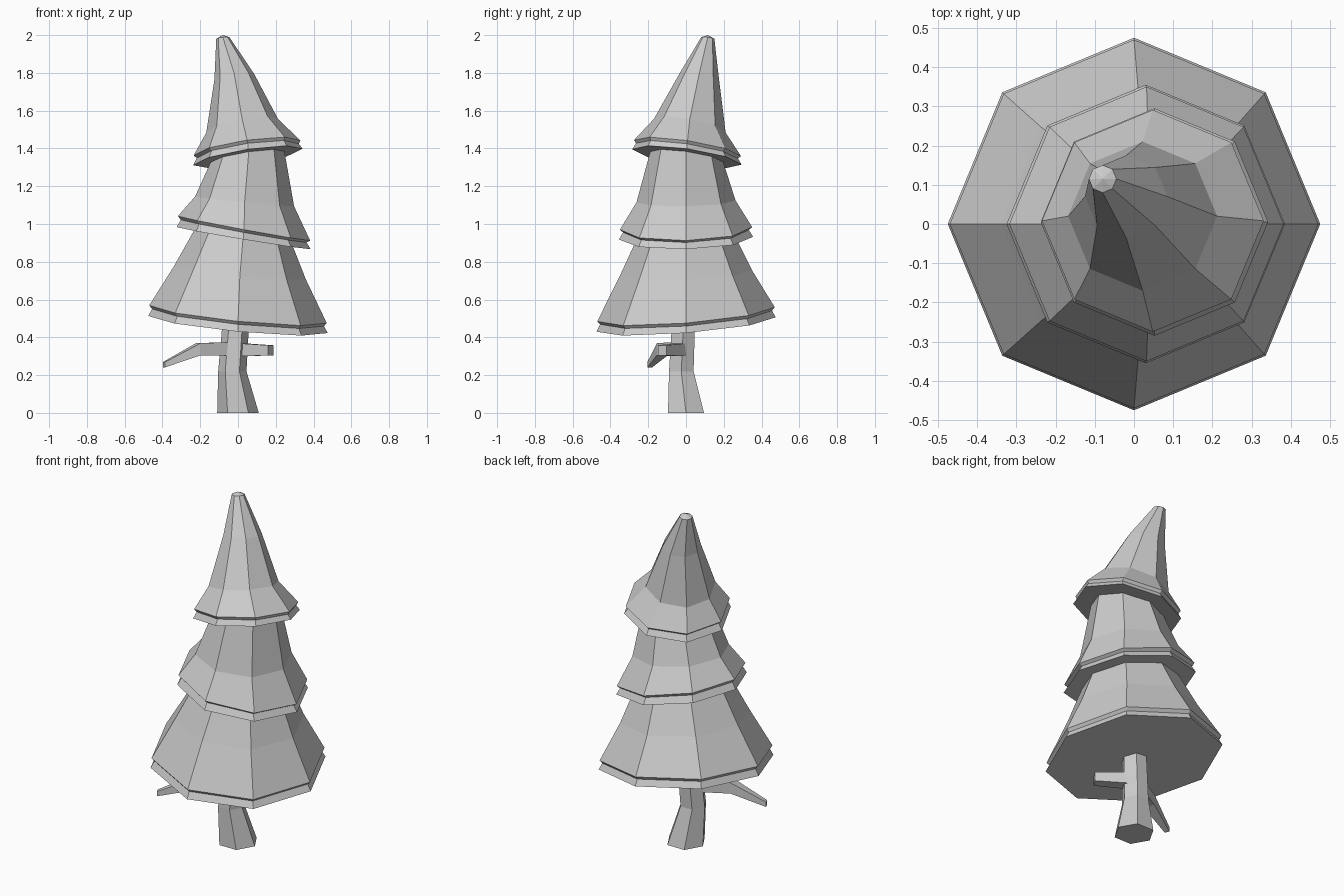
import bpy, bmesh
from math import cos, sin, pi
from mathutils import Vector

if "Cube" in bpy.data.objects:
    bpy.data.objects.remove(bpy.data.objects["Cube"])


def ring(cx, cy, z, r, a=0, b=0, n=8):
    """Regular polygon on a plane tilted by slopes a (along x) and b (along y)."""
    pts = []
    for i in range(n):
        dx, dy = r * cos(2 * pi * i / n), r * sin(2 * pi * i / n)
        pts.append(Vector((cx + dx, cy + dy, z + a * dx + b * dy)))
    return pts


def loft(name, rings, tip=None):
    bm = bmesh.new()
    loops = [[bm.verts.new(p) for p in r] for r in rings]
    n = len(loops[0])
    for lo, hi in zip(loops, loops[1:]):
        for i in range(n):
            j = (i + 1) % n
            bm.faces.new((lo[i], lo[j], hi[j], hi[i]))
    bm.faces.new(loops[0][::-1])
    if tip:
        t = bm.verts.new(tip)
        for i in range(n):
            bm.faces.new((loops[-1][i], loops[-1][(i + 1) % n], t))
    else:
        bm.faces.new(loops[-1])
    bmesh.ops.recalc_face_normals(bm, faces=bm.faces)
    mesh = bpy.data.meshes.new(name)
    bm.to_mesh(mesh)
    bm.free()
    obj = bpy.data.objects.new(name, mesh)
    bpy.context.collection.objects.link(obj)
    return obj


def branch(name, path):
    """Four-sided limb along (x, y, z, half_size) points."""
    pts = [Vector(p[:3]) for p in path]
    d = pts[-1] - pts[0]
    side = Vector((-d.y, d.x, 0)).normalized()
    up = Vector((0, 0, 1))
    rings = [[p + side * s * h[3] + up * u * h[3]
              for s, u in ((-1, -1), (1, -1), (1, 1), (-1, 1))]
             for p, h in zip(pts, path)]
    return loft(name, rings)


# Foliage tiers: lip bottom, groove, overhanging rim, then up the cone
loft("bottom_foliage", [
    ring(0, 0, 0.468, 0.475, -0.095, 0.08),
    ring(0, 0, 0.505, 0.455, -0.1, 0.08),
    ring(0, 0, 0.522, 0.470, -0.1, 0.08),
    ring(0.01, 0, 0.74, 0.350, -0.1, 0.04),
    ring(0.03, 0, 0.97, 0.240, -0.15, 0.02),
])
loft("middle_foliage", [
    ring(0.03, 0, 0.925, 0.355, -0.165, 0.02),
    ring(0.03, 0, 0.962, 0.333, -0.18, 0.02),
    ring(0.032, 0, 0.977, 0.350, -0.185, 0.02),
    ring(0.035, 0, 1.12, 0.262, -0.1, 0.02),
    ring(0.06, 0, 1.40, 0.180, 0.1, -0.1),
])
loft("top_foliage", [
    ring(0.052, 0.005, 1.355, 0.29, 0.15, -0.14),
    ring(0.052, 0.005, 1.387, 0.27, 0.14, -0.15),
    ring(0.048, 0.008, 1.402, 0.283, 0.14, -0.15),
    ring(0.022, 0.02, 1.52, 0.19, 0.19, -0.19),
    ring(-0.02, 0.07, 1.78, 0.105, 0.15, -0.15),
    ring(-0.08, 0.115, 1.985, 0.035, 0.1, -0.1),
], tip=(-0.08, 0.115, 2.0))

# Crooked six-sided trunk
loft("trunk", [
    ring(0, 0, 0, 0.11, n=6),
    ring(-0.03, -0.025, 0.22, 0.075, n=6),
    ring(-0.01, -0.012, 0.50, 0.07, n=6),
])

# Bare branches
branch("left_branch", [(-0.03, -0.03, 0.34, 0.035),
                       (-0.21, -0.125, 0.337, 0.032),
                       (-0.392, -0.192, 0.255, 0.014)])
branch("right_branch", [(-0.01, -0.01, 0.335, 0.035),
                        (0.173, -0.125, 0.331, 0.027)])
